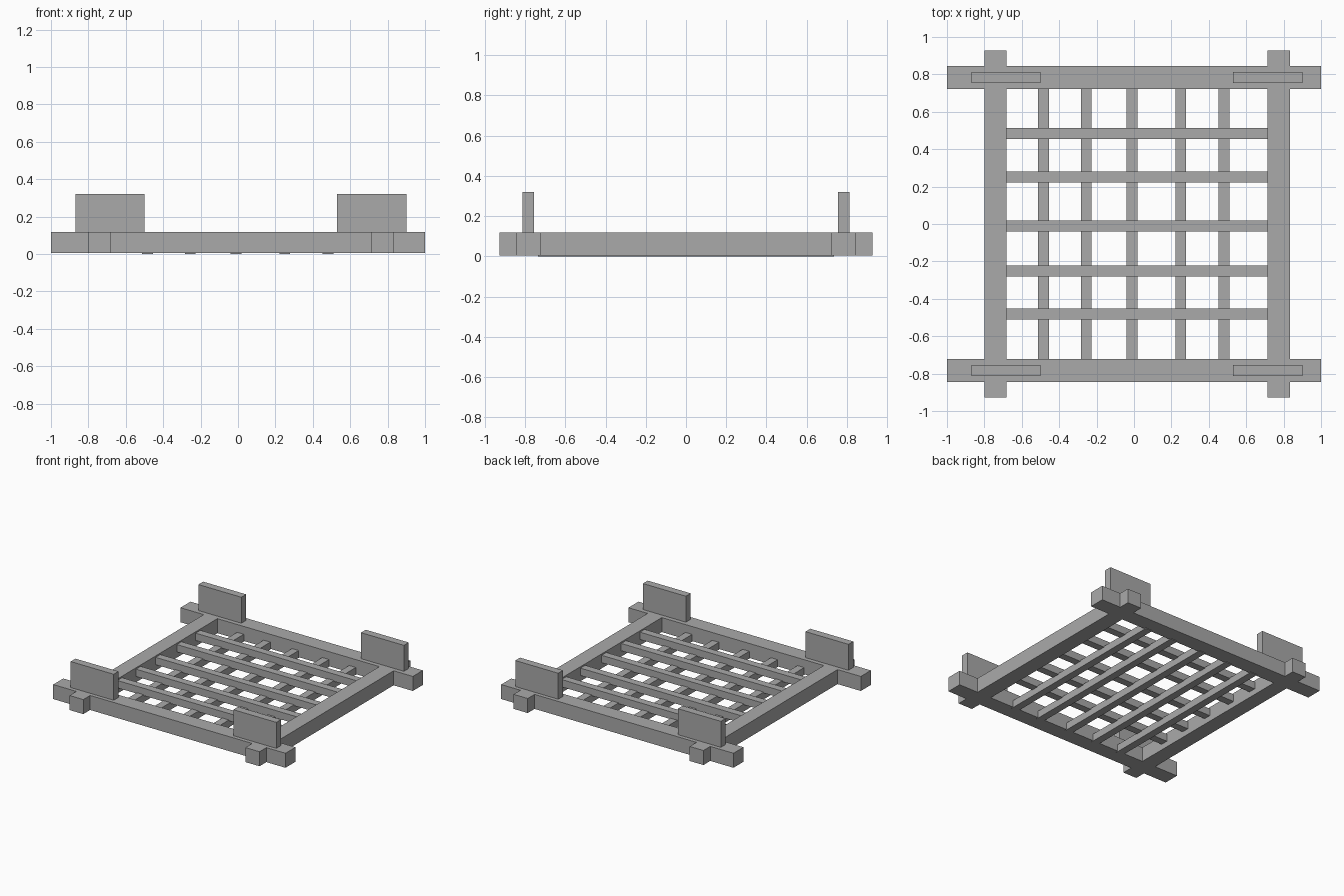
import bpy

cube = bpy.data.objects.get("Cube")
if cube:
    bpy.data.objects.remove(cube, do_unlink=True)

grey = bpy.data.materials.new("plain_grey")
grey.use_nodes = True
GREY = (0.4, 0.4, 0.4, 1)
grey.diffuse_color = GREY
grey.node_tree.nodes["Principled BSDF"].inputs["Base Color"].default_value = GREY


def box(name, xs, ys, zs):
    """Box between the given x, y and z limits."""
    spans = (xs, ys, zs)
    bpy.ops.mesh.primitive_cube_add(size=1, location=[(a + b) / 2 for a, b in spans])
    ob = bpy.context.object
    ob.name = name
    ob.scale = [b - a for a, b in spans]
    bpy.ops.object.transform_apply(location=False, rotation=False, scale=True)
    ob.data.materials.append(grey)
    return ob


FRAME_Z = (0.005, 0.118)
SIDES = {"right": (-0.80, -0.682), "left": (0.713, 0.835)}
BOARDS = {"right": (-0.87, -0.50), "left": (0.53, 0.90)}

# Side beams, running front to back
for side, xs in SIDES.items():
    box(f"{side}_beam", xs, (-0.928, 0.928), FRAME_Z)

# Front and back beams with the upright boards standing on them
for end, s in (("front", -1), ("back", 1)):
    box(f"{end}_beam", (-1, 1), sorted((s * 0.721, s * 0.844)), FRAME_Z)
    for side, xs in BOARDS.items():
        box(f"{end}_{side}_board", xs, sorted((s * 0.755, s * 0.814)), (FRAME_Z[1], 0.32))

# Lower slats run front to back, upper slats lie across them
HALF = 0.029
for i, x in enumerate((-0.484, -0.255, -0.011, 0.25, 0.481)):
    box(f"lower_slat_{i + 1}", (x - HALF, x + HALF), (-0.737, 0.737), (0, 0.057))
for i, y in enumerate((-0.481, -0.251, -0.01, 0.251, 0.483)):
    box(f"upper_slat_{i + 1}", (-0.69, 0.72), (y - HALF, y + HALF), (0.05, 0.107))
